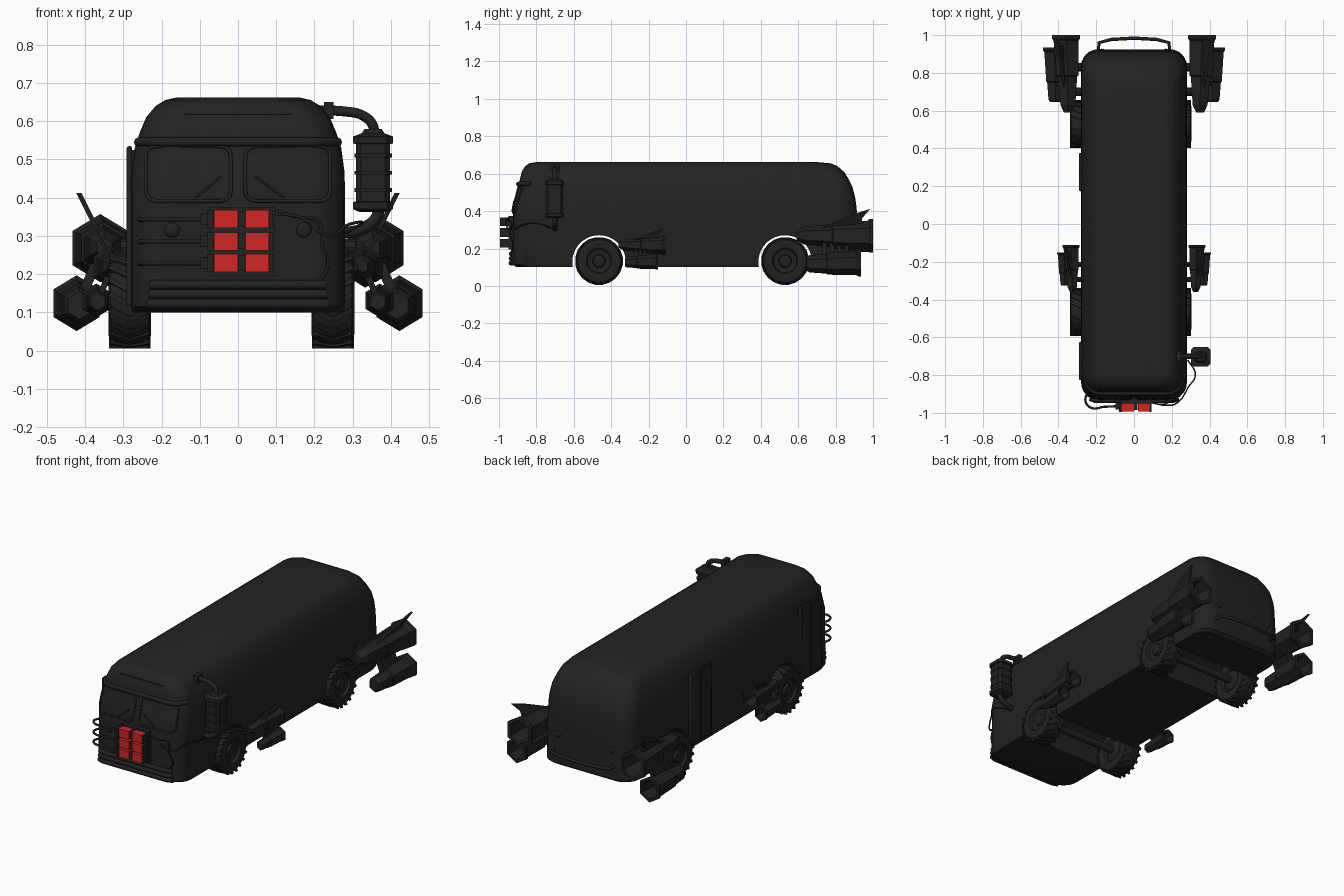
import bpy, bmesh, math
from mathutils import Vector, Matrix

if "Cube" in bpy.data.objects:
    bpy.data.objects.remove(bpy.data.objects["Cube"])

def material(name, col):
    m = bpy.data.materials.new(name)
    m.diffuse_color = (*col, 1)
    m.use_nodes = True
    m.node_tree.nodes["Principled BSDF"].inputs["Base Color"].default_value = m.diffuse_color
    return m

DARK = material("matte_black", (0.016, 0.016, 0.016))
RED = material("signal_red", (0.65, 0.019, 0.019))

def finish(name, bm, mat=DARK, smooth=None):
    bmesh.ops.recalc_face_normals(bm, faces=bm.faces)
    me = bpy.data.meshes.new(name)
    bm.to_mesh(me); bm.free()
    ob = bpy.data.objects.new(name, me)
    bpy.context.collection.objects.link(ob)
    me.materials.append(mat)
    if smooth:
        shade(ob, smooth)
    return ob

def shade(ob, deg):
    bpy.ops.object.select_all(action='DESELECT')
    ob.select_set(True)
    bpy.context.view_layer.objects.active = ob
    bpy.ops.object.shade_smooth_by_angle(angle=math.radians(deg))

def add_loft(bm, rings, closed=False):
    vs = [[bm.verts.new(p) for p in r] for r in rings]
    n = len(vs[0])
    pairs = list(zip(vs, vs[1:])) + ([(vs[-1], vs[0])] if closed else [])
    for a, b in pairs:
        for i in range(n):
            bm.faces.new((a[i], a[(i + 1) % n], b[(i + 1) % n], b[i]))
    if not closed:
        bm.faces.new(vs[0]); bm.faces.new(vs[-1])

def add_box(bm, lo, hi, rot=None):
    lo, hi = Vector(lo), Vector(hi)
    m = Matrix.Translation((lo + hi) / 2) @ Matrix.Diagonal((*(hi - lo), 1))
    bmesh.ops.create_cube(bm, size=1, matrix=(rot @ m) if rot else m)

def box(name, lo, hi, mat=DARK):
    bm = bmesh.new(); add_box(bm, lo, hi)
    return finish(name, bm, mat)

def tube(name, pts, r, cyclic=False, curved=False):
    cu = bpy.data.curves.new(name, 'CURVE')
    cu.dimensions = '3D'; cu.bevel_depth = r; cu.bevel_resolution = 2
    cu.use_fill_caps = True; cu.resolution_u = 6
    sp = cu.splines.new('BEZIER' if curved else 'POLY')
    if curved:
        sp.bezier_points.add(len(pts) - 1)
        for b, p in zip(sp.bezier_points, pts):
            b.co = p; b.handle_left_type = b.handle_right_type = 'AUTO'
    else:
        sp.points.add(len(pts) - 1)
        for b, p in zip(sp.points, pts):
            b.co = (*p, 1)
    sp.use_cyclic_u = cyclic
    ob = bpy.data.objects.new(name, cu)
    bpy.context.collection.objects.link(ob)
    cu.materials.append(DARK)
    bpy.ops.object.select_all(action='DESELECT')
    ob.select_set(True); bpy.context.view_layer.objects.active = ob
    bpy.ops.object.convert(target='MESH')
    shade(bpy.context.object, 50)

# Bus shell: stacked rounded rectangles (z, half width, front y, rear y)
ROWS = [(.10, .275, -.905, .905), (.115, .28, -.93, .925), (.30, .28, -.925, .92),
        (.42, .28, -.925, .912), (.47, .278, -.91, .905), (.53, .27, -.895, .89),
        (.57, .257, -.888, .87), (.61, .24, -.878, .845), (.64, .215, -.86, .81),
        (.655, .19, -.84, .775), (.662, .16, -.80, .70)]
R = .09
def ring(z, w, yf, yr, n=7):
    out = []
    for cx, cy, a0 in ((w - R, yr - R, 0), (R - w, yr - R, 90), (R - w, yf + R, 180), (w - R, yf + R, 270)):
        for i in range(n):
            a = math.radians(a0 + 90 * i / (n - 1))
            out.append((cx + R * math.cos(a), cy + R * math.sin(a), z))
    return out
bm = bmesh.new()
add_loft(bm, [ring(*r) for r in ROWS])
body = finish("bus_body", bm)

# Wheel arches are cut straight through
AXLES = (-.465, .53)
for y in AXLES:
    bm = bmesh.new()
    bmesh.ops.create_cone(bm, cap_ends=True, segments=40, radius1=.143, radius2=.143, depth=1,
                          matrix=Matrix.Translation((0, y, .128)) @ Matrix.Rotation(math.pi / 2, 4, 'Y'))
    cut = finish("arch_cutter", bm); cut.hide_render = True
    mod = body.modifiers.new("arch", 'BOOLEAN')
    mod.operation = 'DIFFERENCE'; mod.solver = 'EXACT'; mod.object = cut
    bpy.context.view_layer.objects.active = body
    bpy.ops.object.modifier_apply(modifier=mod.name)
    bpy.data.objects.remove(cut)
shade(body, 35)

def front(x, z, off=0):
    """Point on the nose surface, pushed out by off."""
    for a, b in zip(ROWS, ROWS[1:]):
        if a[0] <= z <= b[0]:
            t = (z - a[0]) / (b[0] - a[0])
            w, y = a[1] + t * (b[1] - a[1]), a[2] + t * (b[2] - a[2])
    d = min(max(0, abs(x) - (w - R)), R)
    return (x, y + R - math.sqrt(R * R - d * d) - off, z)

def nose_bar(name, z, hw, r, off=0, n=16):
    tube(name, [front(-hw + 2 * hw * i / n, z, off) for i in range(n + 1)], r)

# Windscreen frames, wipers, brow, bumper ribs
nose_bar("windscreen_brow", .545, .262, .012, .004)
nose_bar("roof_vent_line", .62, .14, .003)
for i, z in enumerate((.122, .147, .172)):
    nose_bar("bumper_rib", z, .235 - .003 * i, .013, .006)
for s in (-1, 1):
    pts = []
    for cx, cz, a0 in ((.215, .51, 0), (.045, .51, 90), (.045, .415, 180), (.215, .415, 270)):
        for k in range(4):
            a = math.radians(a0 + 30 * k)
            pts.append(front(s * (cx + .026 * math.cos(a)), cz + .024 * math.sin(a), .001))
    tube("windscreen_frame", pts, .005, cyclic=True)
    x0 = -.11 if s < 0 else .12
    tube("wiper", [front(x0, .40, .006), front(x0 + (.065 if s < 0 else -.075), .455, .006)], .003)
    # headlights and tail lights
    for name, y, z, x, r in (("headlight", -.925, .315, .172, .02), ("tail_light", .92, .28, .17, .016)):
        bm = bmesh.new()
        bmesh.ops.create_uvsphere(bm, u_segments=16, v_segments=8, radius=r,
                                  matrix=Matrix.Translation((s * x, y, z)) @ Matrix.Diagonal((1, .5, 1, 1)))
        finish(name, bm, DARK, 40)

# Rear bumper hoop
tube("rear_bumper_hoop", [(-.19, .90, .19), (-.185, .96, .19), (-.12, .977, .19), (0, .984, .19),
                          (.12, .977, .19), (.185, .96, .19), (.19, .90, .19)], .009)

# Folding doors on the left side
for y0, y1 in ((-.82, -.63), (.18, .37)):
    ym = (y0 + y1) / 2
    for a, b in ((y0, ym - .004), (ym + .004, y1)):
        box("door_leaf", (-.288, a, .125), (-.25, b, .525))
    tube("door_frame", [(-.284, y0, .12), (-.284, y0, .53), (-.284, y1, .53), (-.284, y1, .12)], .007)

# Wheels: lathed tyre and hub with chevron tread
PROFILE = [(-.052, .03), (-.035, .06), (-.05, .068), (-.056, .09), (-.05, .114), (-.038, .122),
           (.038, .122), (.05, .114), (.056, .09), (.05, .068), (.035, .062), (.03, .035),
           (.042, .03), (.046, .012)]
for y in AXLES:
    for s, cx in ((-1, -.283), (1, .248)):
        C = Matrix.Translation((cx, y, .133))
        bm = bmesh.new()
        add_loft(bm, [[C @ Vector((s * px, r * math.cos(k * math.pi / 16), r * math.sin(k * math.pi / 16)))
                       for k in range(32)] for px, r in PROFILE])
        finish("wheel", bm, DARK, 35)
        bm = bmesh.new()
        for k in range(20):
            for side in (-1, 1):
                m = C @ Matrix.Rotation(k * math.tau / 20, 4, 'X') @ Matrix.Translation((side * .026, 0, .121)) \
                    @ Matrix.Rotation(side * .5, 4, 'Z')
                add_box(bm, (-.029, -.007, -.006), (.029, .007, .006), m)
        finish("tyre_tread", bm)
    tube("axle", [(-.27, y, .133), (.24, y, .133)], .02)

# Red cell pack on the nose with dark frame and hoses
box("cell_pack_back", (-.075, -.95, .195), (.095, -.90, .375))
for z0, z1 in ((.205, .252), (.262, .309), (.320, .367)):
    for x0, x1 in ((-.063, 0), (.02, .081)):
        box("red_cell", (x0, -.992, z0), (x1, -.94, z1), RED)
    zc = (z0 + z1) / 2
    box("cell_coupler", (.001, -.985, z0 + .003), (.019, -.94, z1 - .003))
    box("cell_end_cap", (-.08, -.994, z0), (-.064, -.935, z1))
    box("hose_fitting", (-.098, -.982, zc - .015), (-.08, -.945, zc + .015))
    box("cell_end_cap", (.082, -.994, z0), (.092, -.935, z1))
    tube("cell_hose", [(-.095, -.965, zc), (-.16, -.968, zc), (-.22, -.975, zc), (-.255, -.945, zc),
                       (-.25, -.90, zc - .002), (-.24, -.88, zc)], .006, curved=True)

# Loose cables on the right of the nose
tube("cable_low", [front(.09, .37, .02), front(.15, .35, .03), front(.21, .335, .01), front(.22, .28, .02),
                   front(.235, .22, .01), front(.2, .17, .01)], .004, curved=True)
tube("cable_high", [front(.09, .36, .02), front(.17, .345, .035), front(.23, .30, .03), (.29, -.86, .33),
                    (.325, -.80, .335), (.285, -.72, .31)], .004, curved=True)

# Side canister with pipes
def octa(h, z, c=.3):
    k = h * (1 - c)
    return [(.353 + a, -.703 + b, z) for a, b in
            ((h, k), (k, h), (-k, h), (-h, k), (-h, -k), (-k, -h), (k, -h), (h, -k))]
bm = bmesh.new()
add_loft(bm, [octa(h, z) for h, z in ((.035, .362), (.052, .37), (.052, .388), (.045, .39), (.045, .54),
                                     (.052, .542), (.052, .56), (.03, .568), (.022, .58))])
finish("side_canister", bm)
for z in (.42, .465, .51):
    bm = bmesh.new()
    add_loft(bm, [octa(.049, z - .005), octa(.049, z + .005)])
    finish("canister_band", bm)
tube("intake_pipe", [(.356, -.70, .56), (.352, -.70, .59), (.325, -.70, .615), (.28, -.70, .625), (.20, -.70, .628)],
     .013, curved=True)
tube("outlet_pipe", [(.37, -.70, .375), (.36, -.70, .345), (.33, -.70, .32), (.26, -.70, .305)], .015, curved=True)
bm = bmesh.new(); add_box(bm, (.225, -.725, .605), (.25, -.675, .65))
finish("pipe_flange", bm)

# Thruster pairs: hexagonal nozzles, struts and fin; front pair is a scaled copy
UPPER = [(.59, .35, .27, .025), (.63, .35, .27, .048), (.78, .352, .267, .062), (.785, .352, .267, .07),
         (.97, .36, .268, .08), (.98, .36, .268, .089), (1.0, .36, .268, .089), (1.0, .36, .268, .068), (.88, .36, .268, .045)]
LOWER = [(.645, .415, .118, .036), (.66, .415, .118, .046), (.75, .417, .118, .052), (.755, .417, .118, .058),
         (.91, .422, .122, .064), (.92, .422, .124, .073), (.935, .422, .124, .073), (.935, .422, .124, .055), (.86, .422, .122, .036)]
def thruster(s, k, base):
    def T(x, y, z):
        return (s * (.29 + k * (x - .29)), base[0] + k * (y - 1), base[1] + k * (z - .27))
    for name, prof in (("upper_thruster", UPPER), ("lower_thruster", LOWER)):
        bm = bmesh.new()
        add_loft(bm, [[T(cx + .95 * r * math.cos(math.radians(30 + 60 * i)), y, cz + r * math.sin(math.radians(30 + 60 * i)))
                       for i in range(6)] for y, cx, cz, r in prof])
        finish(name, bm)
    bm = bmesh.new()
    for y in (.74, .78, .82, .86):      # struts between the two nozzles
        add_loft(bm, [[T(x + dx, y + dy, z) for dx, dy in ((-.014, -.01), (.014, -.01), (.014, .01), (-.014, .01))]
                      for x, z in ((.37, .23), (.41, .14))])
    for y in (.70, .83):                # arms into the body
        add_loft(bm, [[T(x, y + .022 * math.cos(a * math.pi / 4), .27 + .022 * math.sin(a * math.pi / 4))
                       for a in range(8)] for x in (.25, .35)])
    finish("thruster_mounts", bm)
    bm = bmesh.new()                    # swept fin leaning outwards
    add_loft(bm, [[T(.37 + (z - .32) * .5 + d, y, z) for y, z in ((.72, .31), (.95, .31), (.94, .36), (.985, .412), (.9, .385))]
                  for d in (-.007, .007)])
    finish("thruster_fin", bm)

for s in (-1, 1):
    thruster(s, 1, (1.0, .27))
    thruster(s, .61, (-.11, .22))
